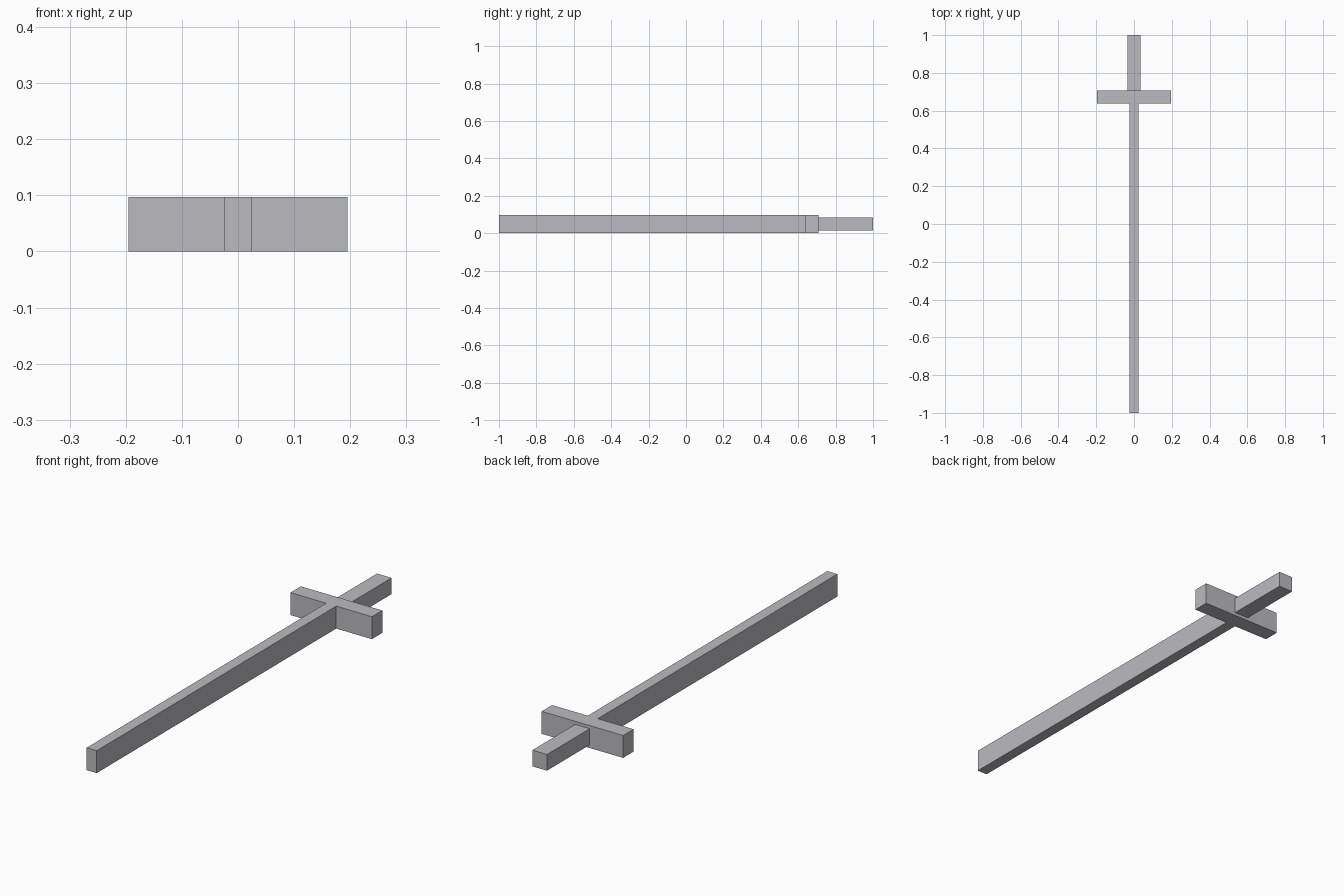
import bpy, bmesh

if "Cube" in bpy.data.objects:
    bpy.data.objects.remove(bpy.data.objects["Cube"])

# One flat grey for the whole sword
grey = bpy.data.materials.new("steel grey")
grey.diffuse_color = (0.50, 0.50, 0.53, 1.0)
grey.use_nodes = True
grey.node_tree.nodes["Principled BSDF"].inputs["Base Color"].default_value = grey.diffuse_color


def prism(name, outline, z0, z1):
    """Extrude a flat xy outline from z0 to z1."""
    bm = bmesh.new()
    face = bm.faces.new([bm.verts.new((x, y, z0)) for x, y in outline])
    ext = bmesh.ops.extrude_face_region(bm, geom=[face], use_keep_orig=True)
    top = [v for v in ext["geom"] if isinstance(v, bmesh.types.BMVert)]
    bmesh.ops.translate(bm, verts=top, vec=(0, 0, z1 - z0))
    bmesh.ops.recalc_face_normals(bm, faces=bm.faces)
    mesh = bpy.data.meshes.new(name)
    bm.to_mesh(mesh)
    bm.free()
    mesh.materials.append(grey)
    obj = bpy.data.objects.new(name, mesh)
    bpy.context.collection.objects.link(obj)
    return obj


def mirrored(half):
    """Complete a right-hand outline with its mirror image in x."""
    return half + [(-x, y) for x, y in reversed(half)]


HEIGHT = 0.097
MID = HEIGHT / 2
GRIP = 0.035

# Blade and crossguard share one flush outline
prism("blade_and_crossguard",
      mirrored([(0.024, -1.0), (0.024, 0.637), (0.195, 0.637), (0.195, 0.708)]),
      0.0, HEIGHT)

# Square grip behind the crossguard
prism("grip", mirrored([(GRIP, 0.708), (GRIP, 1.0)]), MID - GRIP, MID + GRIP)
